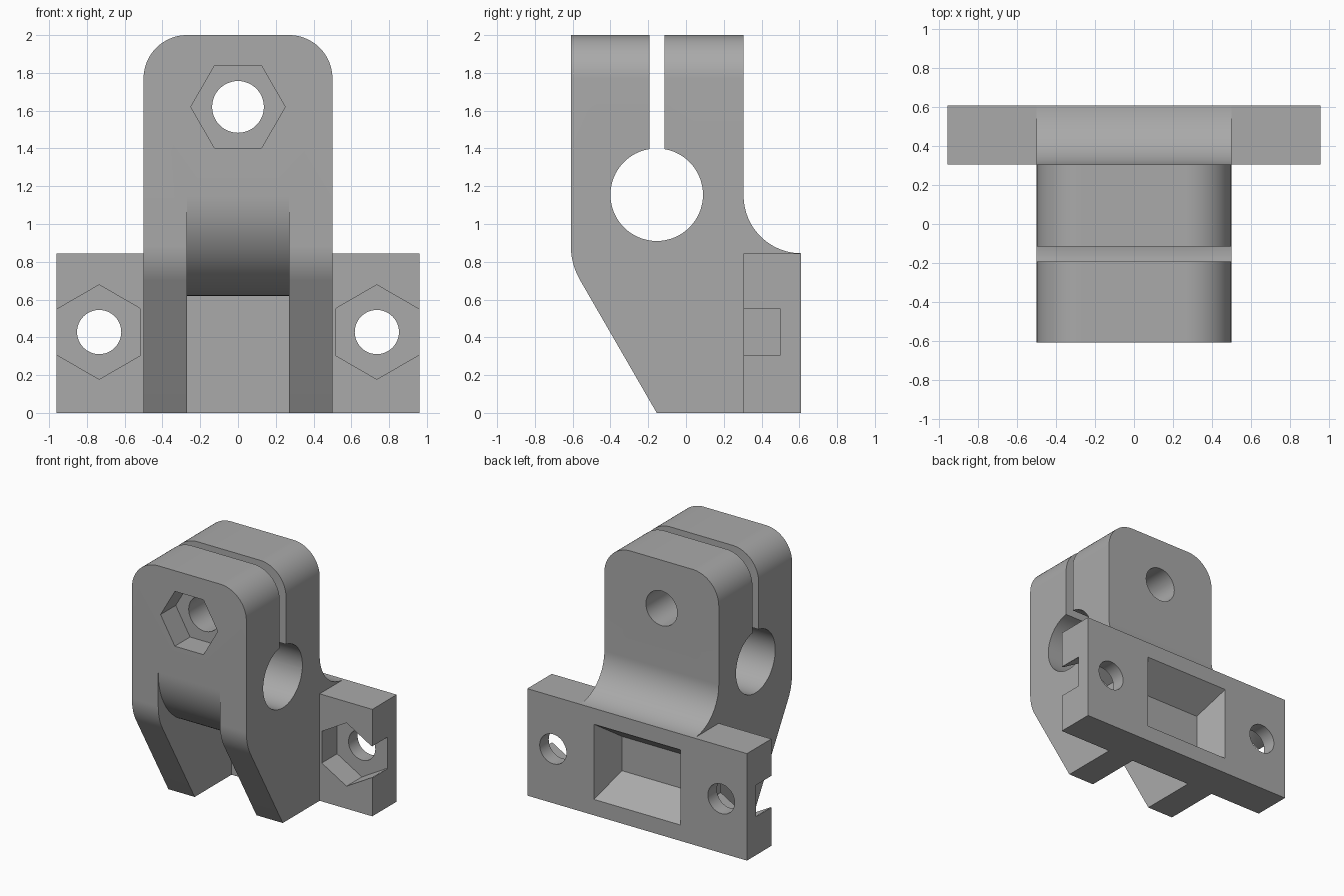
import bpy, bmesh
from math import cos, sin, radians, tan

cube = bpy.data.objects.get("Cube")
if cube:
    bpy.data.objects.remove(cube, do_unlink=True)

grey = bpy.data.materials.new("plain grey")
grey.use_nodes = True
colour = (0.4, 0.4, 0.4, 1)
grey.diffuse_color = colour
grey.node_tree.nodes["Principled BSDF"].inputs["Base Color"].default_value = colour


def arc(u, v, r, start, end, steps=24):
    """Points along a circular arc, angles in degrees."""
    angles = [radians(start + (end - start) * i / steps) for i in range(steps + 1)]
    return [(u + r * cos(a), v + r * sin(a)) for a in angles]


def ngon(u, v, r, sides, turn=0):
    return arc(u, v, r, turn, turn + 360, sides)[:-1]


def rect(u0, u1, v0, v1):
    return [(u0, v0), (u1, v0), (u1, v1), (u0, v1)]


def prism(name, outline, axis, a, b, far_outline=None):
    """Solid between an outline at a and the same (or another) one at b."""
    def place(d, p):
        return (d, p[0], p[1]) if axis == "x" else (p[0], d, p[1])
    bm = bmesh.new()
    near = [bm.verts.new(place(a, p)) for p in outline]
    far = [bm.verts.new(place(b, p)) for p in far_outline or outline]
    bm.faces.new(near)
    bm.faces.new(far)
    for i in range(len(near)):
        j = (i + 1) % len(near)
        bm.faces.new((near[i], near[j], far[j], far[i]))
    bmesh.ops.recalc_face_normals(bm, faces=bm.faces)
    mesh = bpy.data.meshes.new(name)
    bm.to_mesh(mesh)
    bm.free()
    mesh.materials.append(grey)
    obj = bpy.data.objects.new(name, mesh)
    bpy.context.collection.objects.link(obj)
    return obj


def combine(target, tool, operation="DIFFERENCE"):
    """Apply a boolean and discard the tool."""
    mod = target.modifiers.new(tool.name, "BOOLEAN")
    mod.operation = operation
    mod.solver = "EXACT"
    mod.object = tool
    bpy.ops.object.select_all(action="DESELECT")
    target.select_set(True)
    bpy.context.view_layer.objects.active = target
    bpy.ops.object.modifier_apply(modifier=mod.name)
    bpy.data.objects.remove(tool, do_unlink=True)


front, mid, back = -0.61, 0.305, 0.61
plate_top, bore_z, bore_y = 0.845, 1.155, -0.155

# Clamp body: side profile with a sloped front and a curved rear shoulder
bend = 0.1 / tan(radians(15))
profile = [(bore_y, 0), (back, 0), (back, plate_top)]
profile += arc(back, plate_top + 0.305, 0.305, 270, 180)
profile += [(mid, 2.1), (front, 2.1)]
profile += arc(front + bend, 0.888, bend, 180, 210, 12)
body = prism("clamp_bracket", profile, "x", -0.6, 0.6)

# Rounded top corners
outline = [(-0.5, -0.1), (0.5, -0.1)]
outline += arc(0.27, 1.77, 0.23, 0, 90) + arc(-0.27, 1.77, 0.23, 90, 180)
combine(body, prism("rounded_outline", outline, "y", -1, 1), "INTERSECT")

# Mounting plate
combine(body, prism("mounting_plate", rect(-0.96, 0.96, 0, plate_top), "y", mid, back), "UNION")

# Notch between the front legs, curving under the bore
notch = [(-0.8, -0.1), (mid, -0.1), (mid, 0.62)]
notch += arc(-0.075, bore_z, 0.535, 270, 180, 32) + [(-0.8, bore_z)]
combine(body, prism("leg_notch", notch, "x", -0.27, 0.27))

# Clamp bore and its slot
combine(body, prism("bore", ngon(bore_y, bore_z, 0.245, 64), "x", -1, 1))
combine(body, prism("slot", rect(-0.193, -0.115, bore_z + 0.1, 2.2), "x", -1, 1))

# Clamp screw hole with hexagonal nut recess
combine(body, prism("screw_hole", ngon(0, 1.62, 0.137, 48), "y", -1, 1))
combine(body, prism("nut_recess", ngon(0, 1.62, 0.25, 6), "y", -1, front + 0.19))

# Plate holes with nut recesses that open at the plate ends
for side in (-1, 1):
    x = side * 0.735
    combine(body, prism("plate_hole", ngon(x, 0.428, 0.117, 48), "y", 0.2, 1))
    ends = sorted((side * 0.94, side * 1.1))
    hexagon = ngon(x, 0.428, 0.25, 6, 30)
    # stretch the outer flat past the plate end
    hexagon = [(side * 1.1 if abs(u) > 0.9 else u, v) for u, v in hexagon]
    if side < 0:
        hexagon.reverse()
    tip = [(x, 0.428 + 0.25), (x, 0.428 - 0.25)]
    combine(body, prism("plate_nut_recess", ngon(x, 0.428, 0.25, 6, 30), "y", mid - 0.005, 0.497))
    combine(body, prism("end_opening", rect(*ends, 0.303, 0.553), "y", mid - 0.005, 0.497))

# Tapered pocket in the rear face, extended slightly past the surface
pocket_mouth = rect(-0.378, 0.378, 0.125, 0.72)
pocket_floor = rect(-0.293, 0.293, 0.287, 0.558)
combine(body, prism("rear_pocket", pocket_mouth, "y", back + 0.001, back - 0.23, pocket_floor))

bpy.ops.object.shade_smooth_by_angle(angle=radians(30))
